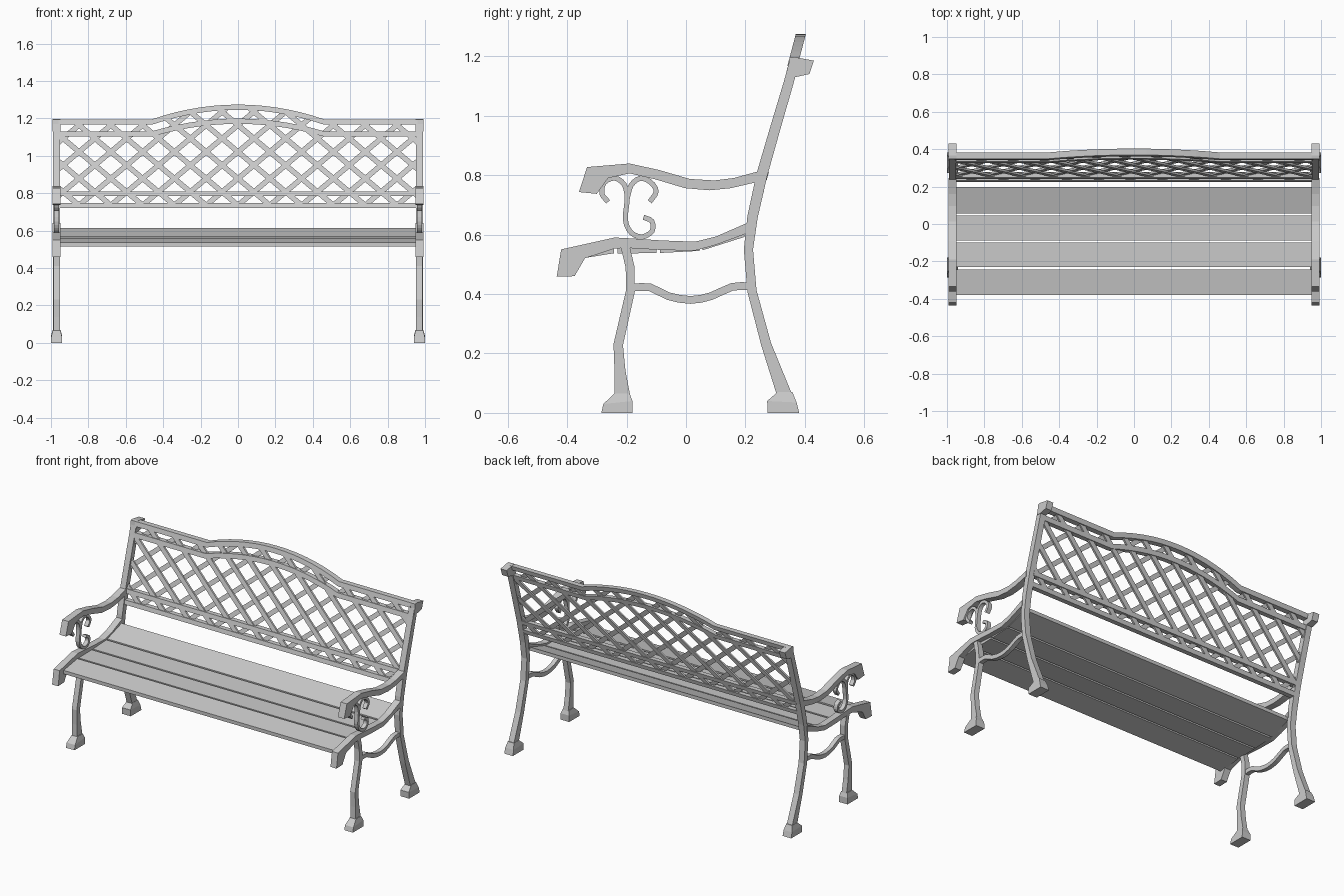
import bpy, math
from mathutils import Vector

if "Cube" in bpy.data.objects:
    bpy.data.objects.remove(bpy.data.objects["Cube"])

SIDE = 0.97                      # x centre of the cast side frames
SLOPE = 0.264                    # lean of the backrest


def make(name, verts, faces, mirror=False):
    me = bpy.data.meshes.new(name)
    me.from_pydata(verts, [], faces)
    me.update()
    ob = bpy.data.objects.new(name, me)
    bpy.context.collection.objects.link(ob)
    # consistent outward normals
    import bmesh
    bm = bmesh.new()
    bm.from_mesh(me)
    bmesh.ops.recalc_face_normals(bm, faces=bm.faces)
    bm.to_mesh(me)
    bm.free()
    if mirror:
        ob.modifiers.new("mirror", 'MIRROR').use_clip = False
    return ob


def tube(rings):
    """Closed strip through four-cornered rings."""
    verts = [v for r in rings for v in r]
    faces = [(0, 1, 2, 3), tuple(range(len(verts) - 4, len(verts)))]
    for i in range(len(rings) - 1):
        for k in range(4):
            a, b = i * 4 + k, i * 4 + (k + 1) % 4
            faces.append((a, b, b + 4, a + 4))
    return verts, faces


def loft(name, sections):
    """Side-frame part from (y, z) edge pairs plus half width in x."""
    rings = [[(SIDE - h, *a), (SIDE + h, *a), (SIDE + h, *b), (SIDE - h, *b)]
             for a, b, h in sections]
    return make(name, *tube(rings), mirror=True)


def ribbon_pairs(pts):
    out = []
    for i, (y, z, w) in enumerate(pts):
        a, b = pts[max(i - 1, 0)], pts[min(i + 1, len(pts) - 1)]
        d = Vector((b[0] - a[0], b[1] - a[1])).normalized() * w / 2
        out.append(((y + d.y, z - d.x), (y - d.y, z + d.x)))
    return out


def ribbon(name, pts, h):
    return loft(name, [(a, b, h) for a, b in ribbon_pairs(pts)])


def smooth(pts, n=3):
    """Catmull-Rom points through a 2D path."""
    v = [Vector(p) for p in pts]
    v = [2 * v[0] - v[1]] + v + [2 * v[-1] - v[-2]]
    out = []
    for i in range(1, len(v) - 2):
        p0, p1, p2, p3 = v[i - 1:i + 3]
        for k in range(n):
            t = k / n
            out.append(0.5 * (2 * p1 + (p2 - p0) * t + (2 * p0 - 5 * p1 + 4 * p2 - p3) * t * t
                              + (3 * p1 - p0 - 3 * p2 + p3) * t ** 3))
    return [tuple(p) for p in out + [v[-2]]]


# back legs and posts
ribbon("back_post", [(0.335, 0.05, 0.05), (0.27, 0.23, 0.034), (0.222, 0.41, 0.031),
                     (0.21, 0.55, 0.031), (0.224, 0.66, 0.035), (0.255, 0.80, 0.037),
                     (0.298, 0.95, 0.035), (0.345, 1.11, 0.033), (0.36, 1.165, 0.033)], 0.019)
loft("post_finial", [((0.34, 1.13), (0.348, 1.195), 0.021), ((0.37, 1.13), (0.365, 1.197), 0.021),
                     ((0.415, 1.14), (0.43, 1.185), 0.021)])

# front legs
ribbon("front_leg", [(-0.214, 0.05, 0.055), (-0.222, 0.14, 0.037), (-0.228, 0.23, 0.032),
                     (-0.187, 0.41, 0.03), (-0.188, 0.49, 0.03), (-0.206, 0.565, 0.03)], 0.017)

# flared feet
loft("front_foot", [((-0.285, 0), (-0.18, 0), 0.03), ((-0.278, 0.03), (-0.18, 0.04), 0.029),
                    ((-0.24, 0.066), (-0.19, 0.066), 0.021)])
loft("back_foot", [((0.275, 0), (0.381, 0), 0.03), ((0.273, 0.04), (0.372, 0.035), 0.029),
                   ((0.308, 0.07), (0.358, 0.07), 0.021)])

# armrests
arm = [((-0.30, 0.737), (-0.36, 0.743)), ((-0.262, 0.79), (-0.333, 0.827)),
       ((-0.19, 0.806), (-0.19, 0.839)), ((-0.104, 0.786), (-0.09, 0.817)),
       ((-0.003, 0.756), (0.013, 0.787)), ((0.08, 0.749), (0.095, 0.782)),
       ((0.15, 0.756), (0.16, 0.79)), ((0.245, 0.778), (0.245, 0.813))]
loft("armrest", [(a, b, 0.022) for a, b in arm])

# side seat rails
rail = [((-0.375, 0.46), (-0.435, 0.458)), ((-0.34, 0.52), (-0.42, 0.55)),
        ((-0.24, 0.553), (-0.24, 0.59)), ((-0.2, 0.555), (-0.2, 0.588)),
        ((-0.08, 0.548), (-0.08, 0.58)), ((0.03, 0.546), (0.03, 0.576)),
        ((0.1, 0.565), (0.1, 0.593)), ((0.208, 0.605), (0.208, 0.64))]
loft("seat_rail", [(a, b, 0.021) for a, b in rail])

# curved stretchers between the legs
path = smooth([(-0.175, 0.422), (-0.12, 0.422), (-0.06, 0.393), (0.015, 0.38),
               (0.085, 0.393), (0.155, 0.424), (0.215, 0.426)], 2)
ribbon("leg_stretcher", [(y, z, 0.026) for y, z in path], 0.014)

# scrolls under the armrests
long_scroll = [(-0.262, 0.71), (-0.283, 0.738), (-0.275, 0.775), (-0.24, 0.79), (-0.208, 0.768),
               (-0.198, 0.72), (-0.204, 0.65), (-0.185, 0.607), (-0.148, 0.592),
               (-0.114, 0.612), (-0.115, 0.645), (-0.143, 0.658)]
short_scroll = [(-0.198, 0.72), (-0.185, 0.765), (-0.155, 0.789), (-0.12, 0.777),
                (-0.1, 0.745), (-0.122, 0.71)]
for name, pts in (("long_scroll", long_scroll), ("short_scroll", short_scroll)):
    ribbon(name, [(y, z, 0.017) for y, z in smooth(pts)], 0.013)

# seat slats: front and back edges of the underside
T = 0.022
for a, b in (((-0.38, 0.515), (-0.243, 0.537)), ((-0.23, 0.536), (-0.1, 0.538)),
             ((-0.088, 0.538), (0.045, 0.545)), ((0.055, 0.547), (0.197, 0.592))):
    rings = [[(x, *a), (x, *b), (x, b[0], b[1] + T), (x, a[0], a[1] + T)] for x in (-0.96, 0.96)]
    make("seat_slat", *tube(rings))


# backrest: bars drawn in the leaning plane
def back_bar(name, pts, w, depth, off=0.0):
    rings = []
    for (x0, z0), (x1, z1) in ribbon_pairs(pts and [(x, z, w) for x, z in pts]):
        ring = []
        for x, z, s in ((x0, z0, -1), (x1, z1, -1), (x1, z1, 1), (x0, z0, 1)):
            ring.append((x, 0.24 + (z - 0.72) * SLOPE + off + s * depth / 2, z))
        rings.append(ring)
    return make(name, *tube(rings))


def arch(x, base, rise):
    return base + rise * max(0.0, 1 - (x / 0.46) ** 2)


def arch_path(base, rise):
    xs = [-0.96] + [-0.46 + 0.92 * i / 14 for i in range(15)] + [0.96]
    return [(x, arch(x, base, rise)) for x in xs]


back_bar("bottom_back_rail", [(-0.96, 0.734), (0.96, 0.734)], 0.026, 0.03)
back_bar("lower_back_rail", [(-0.96, 0.797), (0.96, 0.797)], 0.026, 0.03)
back_bar("middle_back_rail", arch_path(1.117, 0.068), 0.028, 0.03)
back_bar("top_back_rail", arch_path(1.181, 0.079), 0.028, 0.034)

# diagonal lattice, clipped to the rails and posts
PITCH, RISE, Z0 = 0.17, 0.84, 0.734
for d in (-1, 1):
    for i in range(-10, 11):
        inside = []
        for k in range(241):
            z = Z0 + k * 0.0023
            x = (i + 0.5) * PITCH + d * (z - 0.95) / RISE
            if abs(x) < 0.96 and z < arch(x, 1.181, 0.079):
                inside.append((x, z))
        if len(inside) > 8:
            back_bar("lattice_strip", [inside[0], inside[-1]], 0.028, 0.012, d * 0.004)
